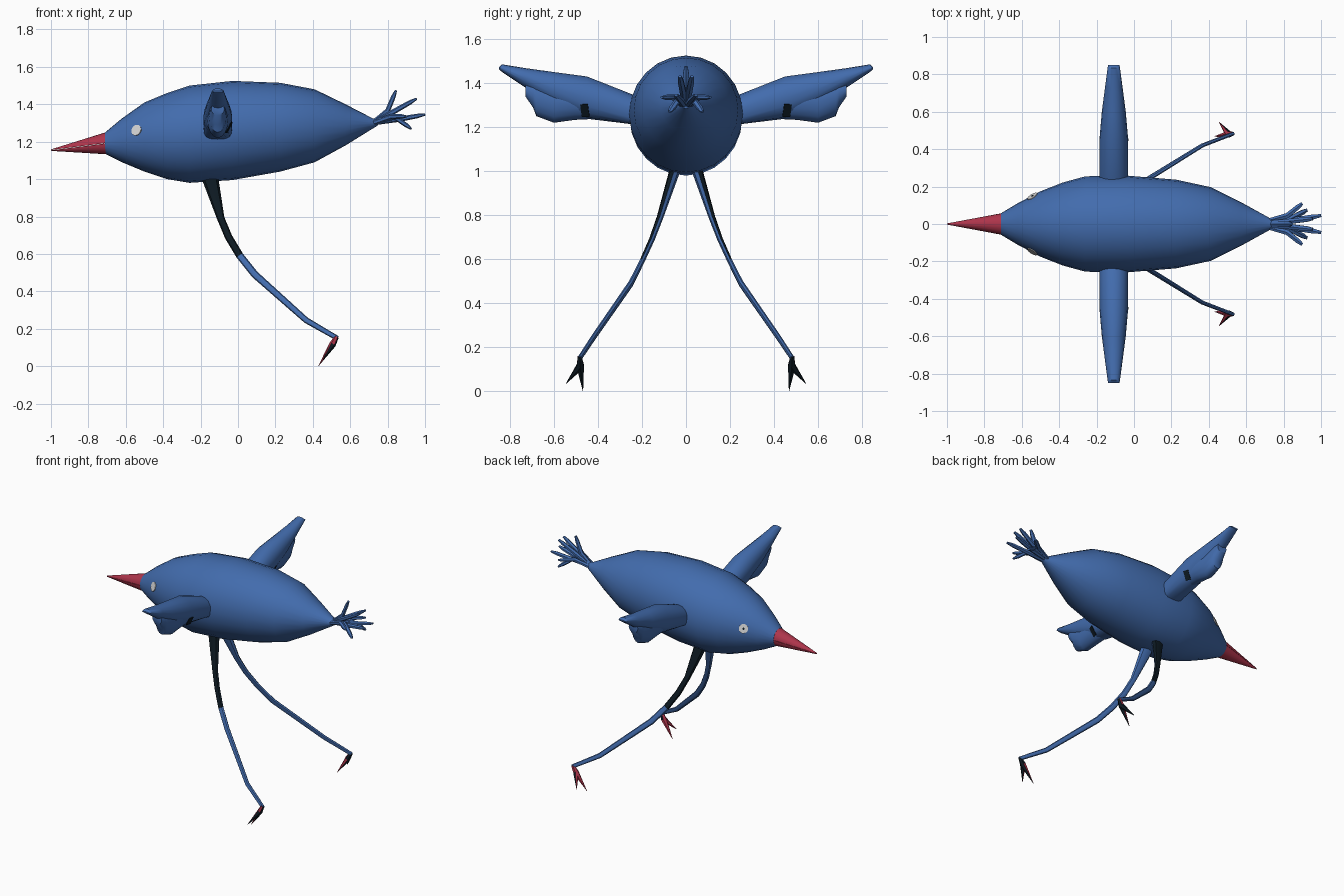
import bpy, bmesh, math
from mathutils import Vector
from mathutils.bvhtree import BVHTree

if "Cube" in bpy.data.objects:
    bpy.data.objects.remove(bpy.data.objects["Cube"])


def material(name, rgb):
    m = bpy.data.materials.new(name)
    m.diffuse_color = (*rgb, 1)
    m.use_nodes = True
    m.node_tree.nodes["Principled BSDF"].inputs["Base Color"].default_value = m.diffuse_color
    return m


BLUE = material("feather blue", (0.055, 0.15, 0.42))
RED = material("beak red", (0.42, 0.035, 0.07))
WHITE = material("eye white", (0.65, 0.65, 0.65))
DARK = material("dark navy", (0.004, 0.010, 0.016))


def build(name, lofts, mat, dark_rule=None, angle=40):
    """Each loft is a list of rings (equal point counts), skinned and capped.
    Faces for which dark_rule(centre, normal) holds become dark."""
    bm = bmesh.new()
    for rings in lofts:
        rows = [[bm.verts.new(p) for p in ring] for ring in rings]
        n = len(rows[0])
        for a, b in zip(rows, rows[1:]):
            for i in range(n):
                j = (i + 1) % n
                bm.faces.new((a[i], a[j], b[j], b[i]))
        bm.faces.new(rows[0])
        bm.faces.new(rows[-1])
    bmesh.ops.recalc_face_normals(bm, faces=bm.faces)
    if dark_rule:
        for f in bm.faces:
            f.material_index = int(dark_rule(f.calc_center_median(), f.normal))
    tree = BVHTree.FromBMesh(bm)
    me = bpy.data.meshes.new(name)
    bm.to_mesh(me)
    bm.free()
    me.materials.append(mat)
    if dark_rule:
        me.materials.append(DARK)
    me.polygons.foreach_set("use_smooth", [True] * len(me.polygons))
    me.set_sharp_from_angle(angle=math.radians(angle))
    bpy.context.collection.objects.link(bpy.data.objects.new(name, me))
    return tree


def tube(path, sides=8):
    """Rings along a path of (x, y, z, half width, half depth)."""
    pts = [Vector(p[:3]) for p in path]
    rings = []
    for i, p in enumerate(pts):
        t = (pts[min(i + 1, len(pts) - 1)] - pts[max(i - 1, 0)]).normalized()
        u = t.cross(Vector((0, 1, 0))).normalized()
        v = u.cross(t)
        a, b = path[i][3:]
        rings.append([p + u * a * math.cos(k * math.tau / sides)
                      + v * b * math.sin(k * math.tau / sides) for k in range(sides)])
    return rings


def mirrored(path, s):
    return [(p[0], p[1] * s, *p[2:]) for p in path]


def plate(name, tree, near, mat, half, sides, lift=0.0, thick=0.004):
    """Thin plate lying on the surface nearest to a point."""
    loc, nor, _, _ = tree.find_nearest(Vector(near))
    q = nor.to_track_quat('Z', 'Y')
    off = math.pi / sides
    f = 1 / math.cos(off) if sides == 4 else 1
    rings = [[loc + q @ Vector((half[0] * f * math.cos(off + k * math.tau / sides),
                                half[1] * f * math.sin(off + k * math.tau / sides), h))
              for k in range(sides)] for h in (lift - 0.002, lift + thick)]
    build(name, [rings], mat)


# Body: x, lower z, upper z, half width
body_profile = [(-0.71, 1.135, 1.25, 0.058), (-0.62, 1.09, 1.325, 0.112),
                (-0.50, 1.04, 1.41, 0.175), (-0.38, 1.00, 1.46, 0.222),
                (-0.26, 0.98, 1.50, 0.255), (-0.03, 0.995, 1.525, 0.258),
                (0.225, 1.04, 1.515, 0.237), (0.41, 1.09, 1.48, 0.197),
                (0.575, 1.18, 1.40, 0.115), (0.72, 1.27, 1.325, 0.035),
                (0.745, 1.285, 1.32, 0.02)]
body = build("body", [[[(x, w * math.cos(k * math.tau / 24),
                         (lo + hi) / 2 + (hi - lo) / 2 * math.sin(k * math.tau / 24))
                        for k in range(24)] for x, lo, hi, w in body_profile]], BLUE)

# Beak: upper and lower half cones with a narrow mouth line
for name, start, gap in (("upper_beak", 0, 0.001), ("lower_beak", math.pi, -0.001)):
    rings = [[(x, r * math.cos(start + k * math.pi / 10),
               z + gap + r * math.sin(start + k * math.pi / 10)) for k in range(11)]
             for x, z, r in ((-0.705, 1.192, 0.058), (-1.0, 1.155, 0.003))]
    build(name, [rings], RED)

# Wing: y, lower z, upper z, half thickness, underside boxiness
long_feather = [(0.20, 1.20, 1.33, 0.075, 0.6), (0.26, 1.215, 1.355, 0.077, 0.6),
                (0.45, 1.238, 1.43, 0.077, 0.9), (0.60, 1.30, 1.45, 0.064, 1.0),
                (0.73, 1.38, 1.468, 0.047, 1.0), (0.835, 1.45, 1.485, 0.033, 1.0),
                (0.85, 1.463, 1.472, 0.03, 1.0)]
lower_feather = [(0.36, 1.24, 1.38, 0.06, 1.0), (0.505, 1.233, 1.40, 0.062, 1.0),
                 (0.60, 1.22, 1.41, 0.055, 1.0), (0.68, 1.25, 1.42, 0.046, 1.0),
                 (0.695, 1.29, 1.42, 0.043, 1.0), (0.73, 1.34, 1.41, 0.035, 1.0)]


def wing_ring(s, y, lo, hi, w, box):
    ring = []
    for k in range(16):
        c, h = math.cos(k * math.tau / 16), math.sin(k * math.tau / 16)
        e = 1.0 if h > 0 else box
        ring.append((-0.108 + w * math.copysign(abs(c) ** e, c), y * s,
                     (lo + hi) / 2 + (hi - lo) / 2 * math.copysign(abs(h) ** e, h)))
    return ring


# Leg and toe paths
leg_path = [(-0.15, 0.04, 1.04, 0.045, 0.027), (-0.145, 0.055, 0.99, 0.042, 0.024),
            (-0.092, 0.118, 0.79, 0.02, 0.015), (-0.05, 0.155, 0.69, 0.02, 0.013),
            (0.01, 0.20, 0.59, 0.02, 0.012), (0.09, 0.25, 0.49, 0.02, 0.012),
            (0.365, 0.42, 0.245, 0.016, 0.011), (0.53, 0.483, 0.15, 0.013, 0.01)]
toe_paths = [[(0.528, 0.483, 0.158, 0.012, 0.01), (0.505, 0.48, 0.115, 0.018, 0.019),
              tip] for tip in ((0.43, 0.468, 0.001, 0.001, 0.001),
                               (0.455, 0.545, 0.035, 0.001, 0.001))]

for side, s in (("left", 1), ("right", -1)):
    wing = build(side + "_wing", [[wing_ring(s, *p) for p in feather]
                                  for feather in (long_feather, lower_feather)], BLUE)
    plate(side + "_wing_patch", wing, (0.0, 0.472 * s, 1.25), DARK, (0.018, 0.032), 4,
          thick=0.002)
    # Dark outer thigh, dark back of the foot
    build(side + "_leg", [tube(mirrored(leg_path, s))], BLUE,
          lambda c, n: c.z > 0.58 and n.y * s > -0.45)
    build(side + "_foot", [tube(mirrored(t, s), 6) for t in toe_paths], RED,
          lambda c, n: n.x > 0.1)
    # Eyes
    plate(side + "_eye", body, (-0.557, 0.17 * s, 1.27), WHITE, (0.03, 0.03), 16)
plate("left_pupil", body, (-0.557, 0.17, 1.27), DARK, (0.008, 0.008), 8,
      lift=0.004, thick=0.001)

# Tail feathers: middle point and tip, paired except the upright centre one
feathers = [((0.80, 0.0, 1.365), (0.845, 0.0, 1.475)),
            ((0.84, 0.015, 1.365), (0.955, 0.028, 1.43)),
            ((0.86, 0.022, 1.32), (1.0, 0.045, 1.345)),
            ((0.82, 0.045, 1.335), (0.90, 0.11, 1.335)),
            ((0.84, 0.03, 1.33), (0.925, 0.075, 1.27))]
lofts = []
for mid, tip in feathers:
    for s in ((1, -1) if tip[1] else (1,)):
        path = [(0.72, mid[1] * 0.4, 1.30, 0.013, 0.013), (*mid, 0.014, 0.016),
                tuple(m * 0.3 + t * 0.7 for m, t in zip(mid, tip)) + (0.012, 0.015),
                (*tip, 0.006, 0.009)]
        lofts.append(tube(mirrored(path, s), 6))
build("tail_feathers", lofts, BLUE)
